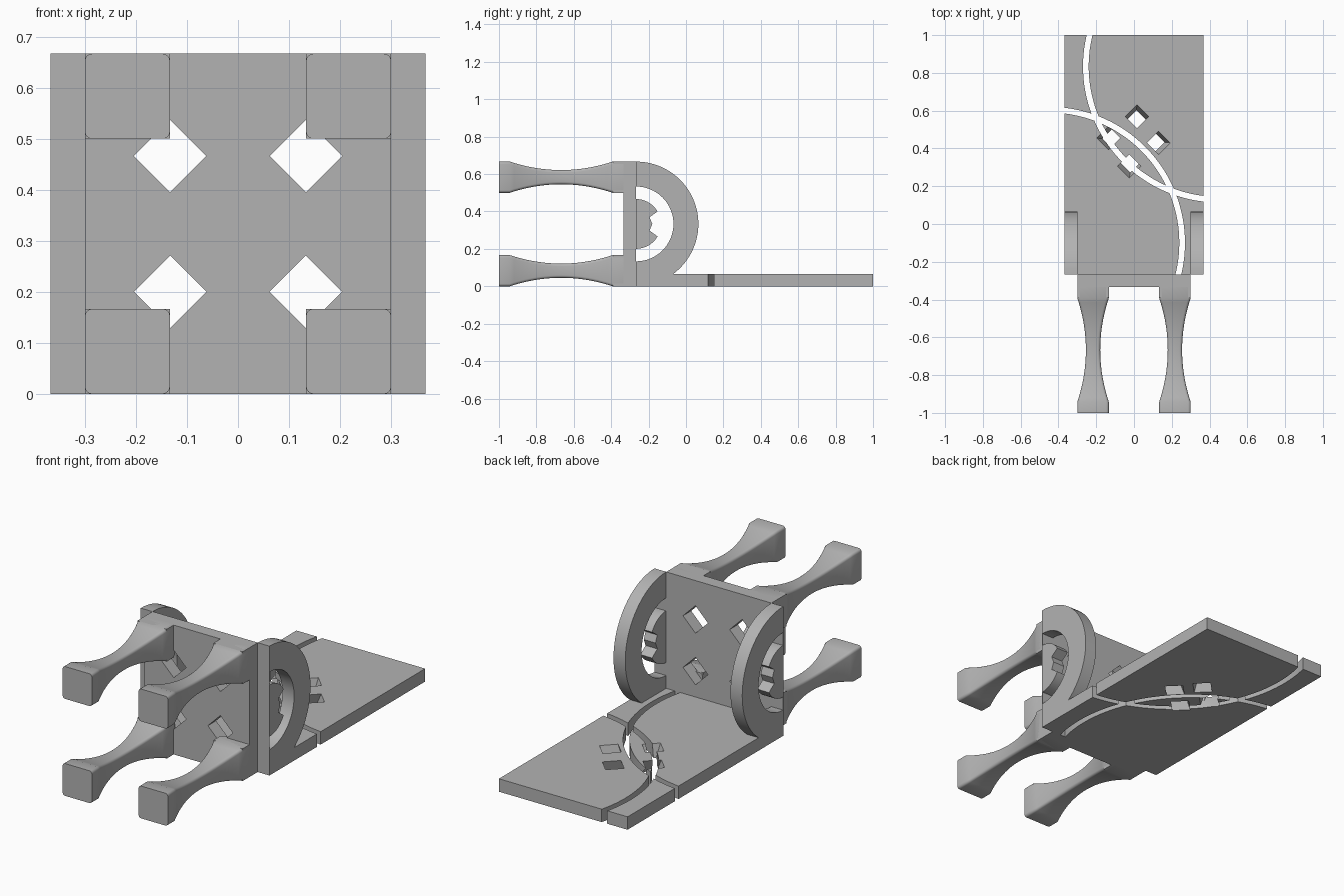
import bpy, bmesh, math
from mathutils import Vector

if "Cube" in bpy.data.objects:
    bpy.data.objects.remove(bpy.data.objects["Cube"])

mat = bpy.data.materials.new("plain grey")
mat.use_nodes = True
GREY = (0.45, 0.45, 0.45, 1)
mat.diffuse_color = GREY
mat.node_tree.nodes["Principled BSDF"].inputs["Base Color"].default_value = GREY

R = 1 / 3          # arm radius and half height of the seat
T = 1 / 15         # board thickness
SEAT_Y = -0.267    # plane where seat and back board meet
HALF = 0.367       # half width of the back board


def loft(name, rings):
    """Closed solid through a list of point rings."""
    bm = bmesh.new()
    loops = [[bm.verts.new(p) for p in ring] for ring in rings]
    n = len(loops[0])
    for a, b in zip(loops, loops[1:]):
        for i in range(n):
            j = (i + 1) % n
            bm.faces.new((a[i], a[j], b[j], b[i]))
    bm.faces.new(loops[0])
    bm.faces.new(loops[-1])
    bmesh.ops.recalc_face_normals(bm, faces=bm.faces)
    me = bpy.data.meshes.new(name)
    bm.to_mesh(me)
    bm.free()
    ob = bpy.data.objects.new(name, me)
    me.materials.append(mat)
    bpy.context.collection.objects.link(ob)
    return ob


def box(name, lo, hi):
    return loft(name, [[(lo[0], lo[1], z), (hi[0], lo[1], z),
                        (hi[0], hi[1], z), (lo[0], hi[1], z)] for z in (lo[2], hi[2])])


def activate(ob):
    bpy.ops.object.select_all(action='DESELECT')
    ob.select_set(True)
    bpy.context.view_layer.objects.active = ob


def smooth(ob):
    activate(ob)
    bpy.ops.object.shade_smooth_by_angle(angle=math.radians(30))


def cut(ob, cutter):
    cutter.hide_render = True
    mod = ob.modifiers.new("cut", 'BOOLEAN')
    mod.operation, mod.solver, mod.object = 'DIFFERENCE', 'EXACT', cutter
    activate(ob)
    bpy.ops.object.modifier_apply(modifier=mod.name)
    bpy.data.objects.remove(cutter)


def arc(r, a0, a1, n):
    """Points (u, v) on an arc about the origin, angles in degrees."""
    angles = [math.radians(a0 + (a1 - a0) * i / n) for i in range(n + 1)]
    return [(r * math.cos(a), r * math.sin(a)) for a in angles]


def diamond(cx, cy, r):
    return [(cx + r, cy), (cx, cy + r), (cx - r, cy), (cx, cy - r)]


# Seat with four diamond holes
seat = box("seat", (-0.3, SEAT_Y - T, 0), (0.3, SEAT_Y, 2 * R))
for sx in (-1, 1):
    for sz in (-1, 1):
        pts = diamond(sx * 0.133, R + sz * 0.133, 0.071)
        cut(seat, loft("hole", [[(x, y, z) for x, z in pts] for y in (-0.5, 0)]))

# Thin strips beside the seat closing the arm fronts
for side, s in (("left", 1), ("right", -1)):
    x0, x1 = sorted((s * 0.3, s * HALF))
    box(side + "_seat_strip", (x0, SEAT_Y - 0.001, 0), (x1, SEAT_Y + 0.001, 2 * R))

    # Arm ring and the notched half disc inside it
    ring = arc(R, -90, 90, 40) + arc(0.2, 90, -90, 32)
    bite = [(0.072, 0.036), (0.087, 0), (0.072, -0.036)]
    disc = arc(0.133, -90, -30, 12) + bite[::-1] + arc(0.133, 30, 90, 12)
    for part, prof in (("arm_ring", ring), ("arm_disc", disc)):
        smooth(loft(f"{side}_{part}",
                    [[(x, SEAT_Y + u, R + v) for u, v in prof] for x in (x0, x1)]))

# Back board with two mirrored curved grooves and four slanted holes
back = box("back_board", (-HALF, SEAT_Y, 0), (HALF, 1, T))
MID = Vector((0, 0.367))
for s in (-1, 1):
    c = MID + s * Vector((0.45, 0.467))
    start = 150 if s > 0 else -30
    prof = arc(0.72, start, start + 150, 60) + arc(0.69, start + 150, start, 60)
    cut(back, loft("groove", [[(c.x + u, c.y + v, z) for u, v in prof] for z in (-0.1, 0.2)]))
CENTRE = Vector((0, 0.44))
for c in ((0.016, 0.57), (0.13, 0.43), (-0.135, 0.455), (-0.025, 0.305)):
    c = Vector(c)
    lean = (CENTRE - c).normalized() * 0.03 / T
    rings = []
    for z in (-0.03, T + 0.03):
        p = c + lean * (T - z)
        rings.append([(x, y, z) for x, y in diamond(p.x, p.y, 0.062)])
    cut(back, loft("hole", rings))
smooth(back)

# Waisted legs with a rounded square section
def section(half, r=0.014):
    pts = []
    for k, (sx, sy) in enumerate(((1, 1), (-1, 1), (-1, -1), (1, -1))):
        pts += [(sx * (half - r) + u, sy * (half - r) + v)
                for u, v in arc(r, 90 * k, 90 * k + 90, 4)]
    return pts


stations = [(-1, 0.0833)]
for i in range(25):
    t = -1 + i / 12
    stations.append((-0.667 + 0.275 * t, 0.038 + 0.0453 * t * t))
stations.append((SEAT_Y - T + 0.01, 0.0833))

for side, sx in (("left", 1), ("right", -1)):
    for level, cz in (("lower", 0.0833), ("upper", 2 * R - 0.0833)):
        leg = loft(f"{side}_{level}_leg",
                   [[(sx * 0.2167 + u, y, cz + v) for u, v in section(h)]
                    for y, h in stations])
        smooth(leg)
        # Square block joining the leg to the seat
        box(f"{side}_{level}_leg_block",
            (sx * 0.2167 - 0.0833, -0.39, cz - 0.0833),
            (sx * 0.2167 + 0.0833, SEAT_Y - T + 0.001, cz + 0.0833))
